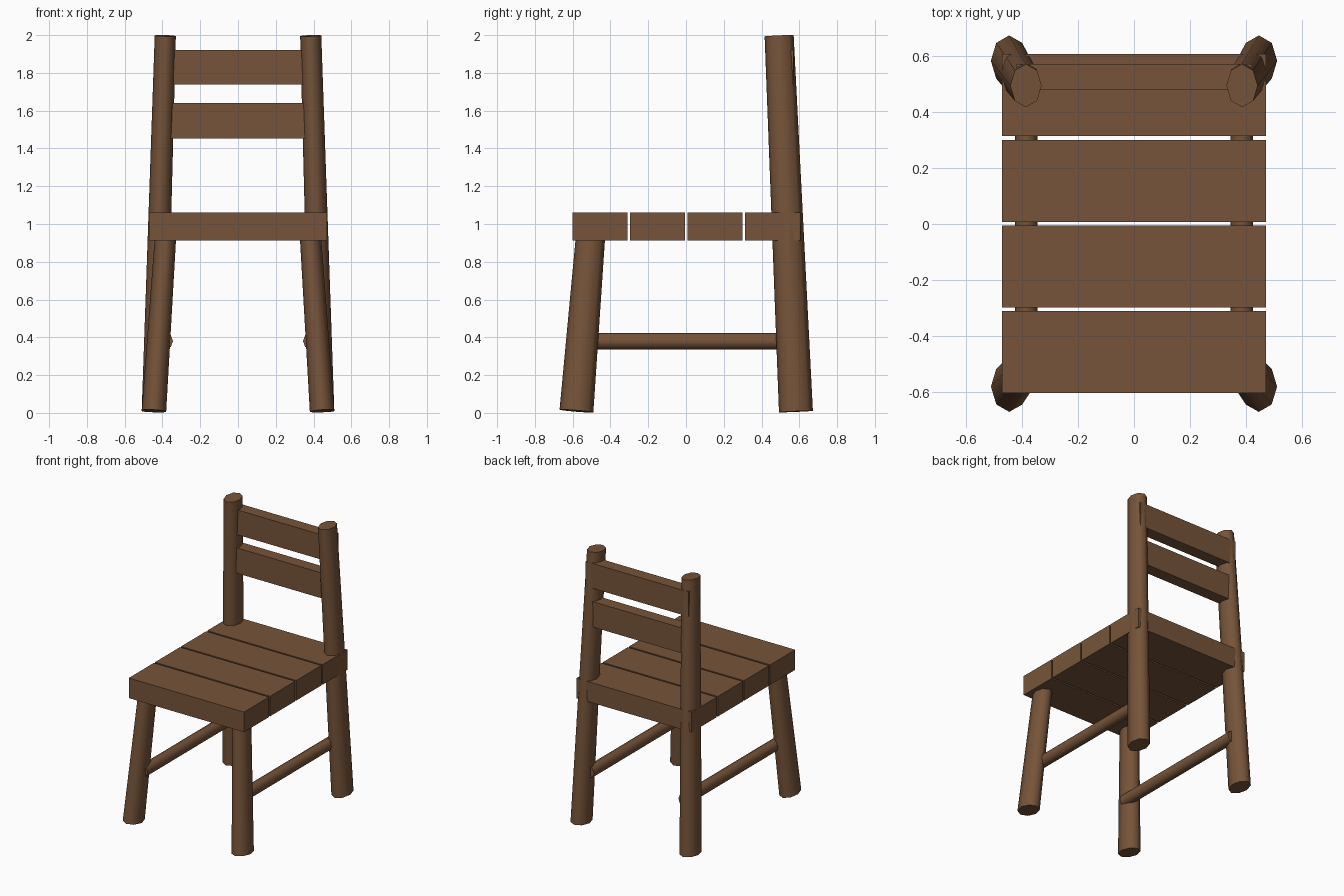
import bpy, bmesh, math
from mathutils import Vector

if "Cube" in bpy.data.objects:
    bpy.data.objects.remove(bpy.data.objects["Cube"], do_unlink=True)

wood = bpy.data.materials.new("brown_wood")
wood.use_nodes = True
BROWN = (0.18, 0.088, 0.041, 1)
wood.diffuse_color = BROWN
wood.node_tree.nodes["Principled BSDF"].inputs["Base Color"].default_value = BROWN


def finish(name, bm, smooth=False):
    bmesh.ops.recalc_face_normals(bm, faces=bm.faces)
    mesh = bpy.data.meshes.new(name)
    bm.to_mesh(mesh)
    bm.free()
    mesh.materials.append(wood)
    obj = bpy.data.objects.new(name, mesh)
    bpy.context.collection.objects.link(obj)
    if smooth:
        bpy.ops.object.select_all(action="DESELECT")
        obj.select_set(True)
        bpy.context.view_layer.objects.active = obj
        bpy.ops.object.shade_smooth_by_angle(angle=math.radians(65))
    return obj


def board(name, half_x, y0, y1, z0, z1):
    bm = bmesh.new()
    bmesh.ops.create_cube(bm, size=1)
    for v in bm.verts:
        v.co = Vector((v.co.x * 2 * half_x,
                       (y0 + y1) / 2 + v.co.y * (y1 - y0),
                       (z0 + z1) / 2 + v.co.z * (z1 - z0)))
    finish(name, bm)


def pole(name, start, end, r_start, r_end, u, v):
    """Eight-sided tapered oval pole, cut square to its axis."""
    start, end = Vector(start), Vector(end)
    axis = (end - start).normalized()
    u, v = Vector(u), Vector(v)
    bm = bmesh.new()
    rings = []
    for centre, (a, b) in ((start, r_start), (end, r_end)):
        ring = []
        for i in range(8):
            t = i * math.pi / 4
            off = u * a * math.cos(t) + v * b * math.sin(t)
            ring.append(bm.verts.new(centre + off - axis * off.dot(axis)))
        rings.append(ring)
    low, high = rings
    bm.faces.new(low)
    bm.faces.new(high)
    for i in range(8):
        j = (i + 1) % 8
        bm.faces.new((low[i], low[j], high[j], high[i]))
    finish(name, bm, smooth=True)


X, Y, Z = (1, 0, 0), (0, 1, 0), (0, 0, 1)

# Legs, back posts and side rungs
for side, s in (("left", 1), ("right", -1)):
    pole(f"{side}_back_post", (s * 0.445, 0.582, 0.007), (s * 0.385, 0.493, 1.997),
         (0.065, 0.09), (0.056, 0.077), X, Y)
    pole(f"{side}_front_leg", (s * 0.445, -0.58, 0.01), (s * 0.38, -0.501, 0.99),
         (0.065, 0.09), (0.056, 0.077), X, Y)
    pole(f"{side}_rung", (s * 0.384, -0.56, 0.38), (s * 0.384, 0.58, 0.38),
         (0.04, 0.044), (0.04, 0.044), X, Z)

# Seat planks
for i in range(4):
    y = -0.602 + i * 0.305
    board(f"seat_plank_{i + 1}", 0.47, y, y + 0.292, 0.912, 1.06)

# Backrest slats
board("upper_back_slat", 0.42, 0.48, 0.57, 1.738, 1.921)
board("lower_back_slat", 0.42, 0.48, 0.57, 1.453, 1.64)
